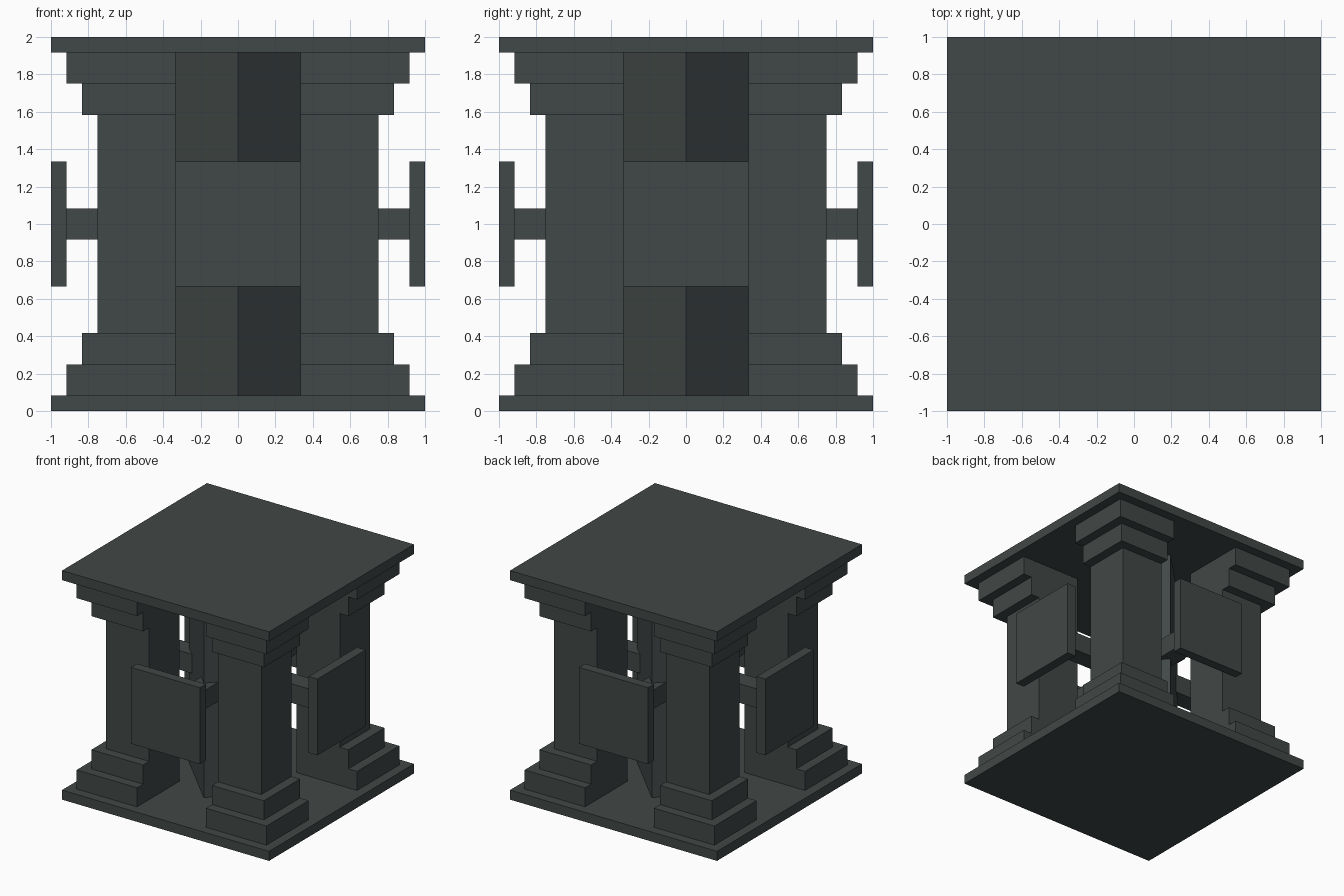
import bpy, bmesh, math
from mathutils import Matrix, Vector

if "Cube" in bpy.data.objects:
    bpy.data.objects.remove(bpy.data.objects["Cube"])

U = 1 / 12  # the whole model sits on a grid of twelfths

stone = bpy.data.materials.new("dark slate")
stone.diffuse_color = (0.053, 0.064, 0.063, 1)
stone.use_nodes = True
stone.node_tree.nodes["Principled BSDF"].inputs["Base Color"].default_value = stone.diffuse_color


def add_box(bm, lo, hi):
    """Add a box between two corners given in grid units."""
    lo, hi = Vector(lo) * U, Vector(hi) * U
    size = hi - lo
    m = Matrix.Translation((lo + hi) / 2) @ Matrix.Diagonal((*size, 1))
    bmesh.ops.create_cube(bm, size=1, matrix=m)


def make(name, boxes, turn=0):
    """Make one object from boxes, turned about the model's centre line."""
    bm = bmesh.new()
    for lo, hi in boxes:
        add_box(bm, lo, hi)
    bmesh.ops.rotate(bm, verts=bm.verts, cent=(0, 0, 0),
                     matrix=Matrix.Rotation(math.radians(turn), 3, 'Z'))
    mesh = bpy.data.meshes.new(name)
    bm.to_mesh(mesh)
    bm.free()
    mesh.materials.append(stone)
    obj = bpy.data.objects.new(name, mesh)
    bpy.context.collection.objects.link(obj)
    return obj


# Floor and roof slabs
make("base_slab", [((-12, -12, 0), (12, 12, 1))])
make("top_slab", [((-12, -12, 23), (12, 12, 24))])

# Central column, a square shaft turned to show its corners
make("central_column", [((-4, -4, 1), (4, 4, 23))], turn=45)

# Corner pillar tiers: bottom, top, outer edge; inner sides are flush
tiers = [(1, 3, 11), (3, 5, 10), (5, 19, 9), (19, 21, 10), (21, 23, 11)]
pillar = [((4, 4, z0), (out, out, z1)) for z0, z1, out in tiers]

for i, (side, corner) in enumerate(zip(("right", "back", "left", "front"),
                                       ("back_right", "back_left",
                                        "front_left", "front_right"))):
    make(corner + "_pillar", pillar, turn=90 * i)
    # Square bar from the column out to the panel
    make(side + "_bar", [((4, -1, 11), (11, 1, 13))], turn=90 * i)
    # Square panel on each side
    make(side + "_panel", [((11, -4, 8), (12, 4, 16))], turn=90 * i)
